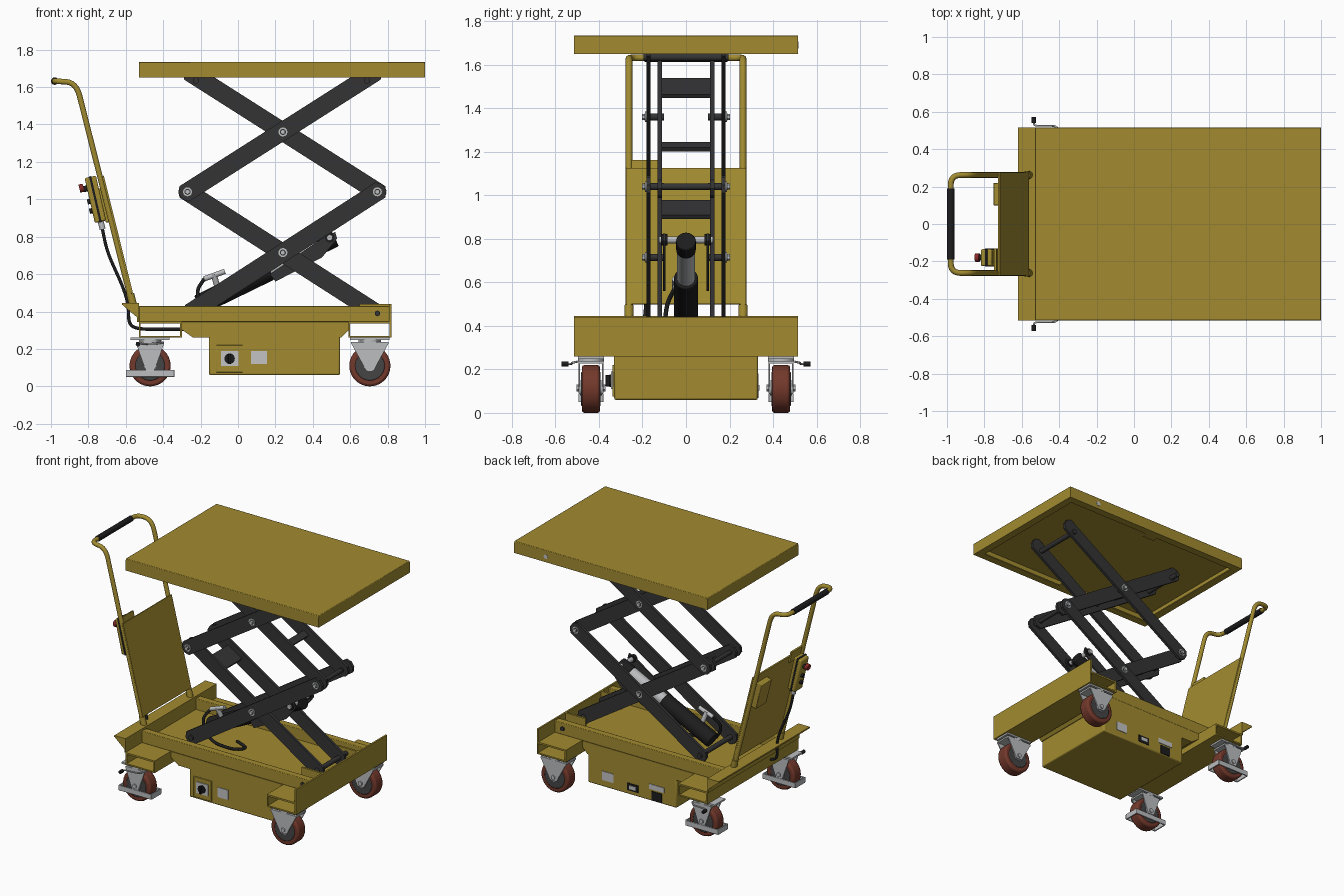
import bpy, bmesh, math
from mathutils import Vector as V

cube = bpy.data.objects.get("Cube")
if cube:
    bpy.data.objects.remove(cube, do_unlink=True)


def material(name, r, g, b):
    m = bpy.data.materials.new(name)
    m.use_nodes = True
    m.diffuse_color = (r, g, b, 1)
    m.node_tree.nodes["Principled BSDF"].inputs["Base Color"].default_value = (r, g, b, 1)
    return m


YELLOW = material("ochre_paint", .36, .26, .03)
STEEL = material("dark_steel", .034, .034, .036)
BLACK = material("black_rubber", .012, .012, .013)
TYRE = material("red_brown_tyre", .17, .04, .024)
HUB = material("hub_grey", .06, .06, .062)
METAL = material("light_metal", .5, .51, .52)
LABEL = material("label_grey", .55, .55, .55)
RED = material("button_red", .25, .02, .02)


def finish(name, bm, mat, bevel=0):
    bmesh.ops.recalc_face_normals(bm, faces=bm.faces)
    me = bpy.data.meshes.new(name)
    bm.to_mesh(me)
    bm.free()
    me.materials.append(mat)
    for p in me.polygons:
        p.use_smooth = True
    me.set_sharp_from_angle(angle=math.radians(35))
    ob = bpy.data.objects.new(name, me)
    bpy.context.collection.objects.link(ob)
    if bevel:
        mod = ob.modifiers.new("edge", "BEVEL")
        mod.width, mod.segments = bevel, 2
    return ob


def prism(name, pts, y0, y1, mat, bevel=0):
    """Extrude an xz outline along y."""
    bm = bmesh.new()
    face = bm.faces.new([bm.verts.new((x, y0, z)) for x, z in pts])
    ext = bmesh.ops.extrude_face_region(bm, geom=[face])
    moved = [g for g in ext["geom"] if isinstance(g, bmesh.types.BMVert)]
    bmesh.ops.translate(bm, verts=moved, vec=(0, y1 - y0, 0))
    return finish(name, bm, mat, bevel)


def box(name, x0, x1, y0, y1, z0, z1, mat, bevel=0):
    return prism(name, [(x0, z0), (x1, z0), (x1, z1), (x0, z1)], y0, y1, mat, bevel)


def strip(name, p, q, width, y0, y1, mat, pointed=False, bevel=0):
    """Flat bar between two xz points, with square or chamfered ends."""
    p, q = V(p), V(q)
    d = (q - p).normalized()
    n = V((-d.y, d.x)) * width / 2
    if pointed:
        a, b = d * .02, d * .045
        pts = [p - a + n, p - b + n * .4, p - b - n * .4, p - a - n,
               q + a - n, q + b - n * .4, q + b + n * .4, q + a + n]
    else:
        pts = [p + n, p - n, q - n, q + n]
    return prism(name, pts, y0, y1, mat, bevel)


def cyl(name, a, b, r, mat, sides=24, bevel=0):
    a, b = V(a), V(b)
    bm = bmesh.new()
    bmesh.ops.create_cone(bm, cap_ends=True, segments=sides, radius1=r, radius2=r, depth=(b - a).length)
    rot = (b - a).to_track_quat("Z", "Y").to_matrix().to_4x4()
    bmesh.ops.transform(bm, matrix=rot, verts=bm.verts)
    bmesh.ops.translate(bm, verts=bm.verts, vec=(a + b) / 2)
    return finish(name, bm, mat, bevel)


def tube(name, pts, r, mat, fillet=.05):
    """Round tube along a path with rounded corners."""
    pts = [V(p) for p in pts]
    path = [pts[0]]
    for a, c, b in zip(pts, pts[1:], pts[2:]):
        s = c + (a - c).normalized() * min(fillet, (a - c).length * .48)
        e = c + (b - c).normalized() * min(fillet, (b - c).length * .48)
        for i in range(7):
            t = i / 6
            path.append(s * (1 - t) ** 2 + c * 2 * t * (1 - t) + e * t * t)
    path.append(pts[-1])
    cu = bpy.data.curves.new(name, "CURVE")
    cu.dimensions, cu.bevel_depth, cu.bevel_resolution, cu.use_fill_caps = "3D", r, 3, True
    sp = cu.splines.new("POLY")
    sp.points.add(len(path) - 1)
    for pt, co in zip(sp.points, path):
        pt.co = (*co, 1)
    ob = bpy.data.objects.new(name, cu)
    bpy.context.collection.objects.link(ob)
    cu.materials.append(mat)
    return ob


# Lift table: top sheet, skirts and inward lips
box("table_top", -.53, 1, -.515, .515, 1.72, 1.735, YELLOW, .004)
for s in (-1, 1):
    y0, y1 = sorted((s * .503, s * .515))
    box("table_side_skirt", -.53, 1, y0, y1, 1.65, 1.725, YELLOW)
    y0, y1 = sorted((s * .46, s * .515))
    box("table_side_lip", -.53, 1, y0, y1, 1.65, 1.658, YELLOW)
    y0, y1 = sorted((s * .42, s * .46))
    box("table_tab", .18, .28, y0, y1, 1.65, 1.658, YELLOW)
for x, lip in ((-.53, 0), (.988, -.043)):
    box("table_end_skirt", x, x + .012, -.515, .515, 1.65, 1.725, YELLOW)
    box("table_end_lip", x + lip, x + lip + .055, -.46, .46, 1.65, 1.658, YELLOW)
cyl("table_side_hole", (.75, .512, 1.69), (.75, .517, 1.69), .016, LABEL)

# Chassis: power box, deck, rails and hollow end beams
box("power_box", -.155, .545, -.33, .33, .06, .27, YELLOW, .008)
prism("underframe", [(-.31, .345), (.6, .345), (.6, .31), (.55, .26), (-.24, .26), (-.31, .31)], -.33, .33, YELLOW)
box("deck", -.53, .81, -.32, .32, .338, .352, YELLOW)
for s in (-1, 1):
    y0, y1 = sorted((s * .28, s * .33))
    box("side_rail", -.53, .81, y0, y1, .345, .43, YELLOW, .004)
    y0, y1 = sorted((s * .195, s * .21))
    box("pivot_bracket", .65, .81, y0, y1, .35, .44, YELLOW)
    cyl("rail_bolt", (.745, s * .325, .39), (.745, s * .34, .39), .016, STEEL, 6)
for x0, x1 in ((-.53, -.3), (.59, .82)):
    box("end_beam_top", x0, x1, -.515, .515, .335, .347, YELLOW)
    box("end_beam_bottom", x0, x1, -.515, .515, .26, .27, YELLOW)
    for x in (x0, x1 - .01):
        box("end_beam_web", x, x + .01, -.515, .515, .26, .345, YELLOW)
box("end_plate", .808, .82, -.515, .515, .345, .44, YELLOW)
box("handle_end_web", -.54, -.53, -.515, .515, .345, .44, YELLOW)
box("handle_end_flange", -.62, -.53, -.515, .515, .435, .445, YELLOW)
for y in (-.515, .507):
    prism("flange_gusset", [(-.62, .437), (-.535, .437), (-.535, .365)], y, y + .008, YELLOW)

# Power box details: switch and label in front, sockets and labels behind
box("switch_panel", -.115, .025, -.338, -.33, .075, .22, YELLOW, .002)
box("switch_plate", -.09, .002, -.344, -.337, .11, .19, LABEL)
cyl("switch_disc", (-.045, -.343, .148), (-.045, -.352, .148), .028, BLACK)
box("switch_knob", -.053, -.037, -.37, -.35, .122, .174, BLACK, .003)
box("front_label", .07, .155, -.334, -.329, .12, .19, LABEL)
for x, z, w, h, mat in ((.387, .14, .045, .032, LABEL), (0, .162, .06, .018, LABEL), (.19, .115, .045, .026, BLACK),
                        (.19, .115, .025, .013, LABEL), (0, .1, .04, .032, BLACK)):
    out = .338 if w < .03 else .334
    box("rear_plate", x - w, x + w, .329, out, z - h, z + h, mat)

# Casters: fixed pair and swivel pair with brakes
for s in (-1, 1):
    yc = s * .437
    for x, swivel in ((-.47, True), (.705, False)):
        cyl("tyre", (x, yc - .042, .11), (x, yc + .042, .11), .11, TYRE, 40, .012)
        cyl("wheel_hub", (x, yc - .045, .11), (x, yc + .045, .11), .08, HUB, 32, .006)
        cyl("axle", (x, yc - .066, .115), (x, yc + .066, .115), .016, METAL, 6)
        cyl("hub_cap", (x, yc - .05, .115), (x, yc + .05, .115), .034, METAL)
        box("caster_plate", x - .105, x + .105, yc - .06, yc + .06, .248, .26, METAL)
        top, low = (.075, .04) if swivel else (.1, .045)
        for side in (-1, 1):
            y = yc + side * .054
            prism("caster_fork", [(x - top, .23), (x + top, .23), (x + low, .13), (x + .025, .09),
                                  (x - .025, .09), (x - low, .13)], y - .004, y + .004, METAL)
            if swivel:
                box("brake_bar", x - .13, x + .13, y - .004, y + .004, .05, .088, METAL, .003)
        box("fork_crown", x - top, x + top, yc - .058, yc + .058, .226, .238, METAL)
        cyl("swivel_ring", (x, yc, .235), (x, yc, .25), .06, METAL)
        if swivel:
            for e in (-.126, .126):
                box("brake_end", x + e - .004, x + e + .004, yc - .054, yc + .054, .05, .088, METAL)
    tube("brake_lever", [(-.4, s * .5, .235), (-.42, s * .525, .23), (-.535, s * .525, .225), (-.535, s * .55, .225)],
         .005, METAL, .02)
    cyl("brake_pedal", (-.535, s * .54, .225), (-.535, s * .572, .225), .012, BLACK, 16)

# Scissor arms: outer and inner pairs cross in two stages
LEFT, RIGHT = (-.27, 1.04), (.745, 1.04)
LOW_L, LOW_R, TOP_L, TOP_R = (-.24, .405), (.72, .405), (-.245, 1.67), (.72, 1.67)
for s in (-1, 1):
    for label, p, q, y in (("lower_outer", LOW_L, RIGHT, .172), ("lower_inner", LOW_R, LEFT, .12),
                           ("upper_outer", LEFT, TOP_R, .172), ("upper_inner", RIGHT, TOP_L, .12)):
        strip(label + "_arm", p, q, .097, s * y - .01, s * y + .01, STEEL, True)
    for x, z in ((.24, .715), (.24, 1.36), LEFT, RIGHT):
        cyl("pivot_pin", (x, s * .1, z), (x, s * .19, z), .016, STEEL)
        cyl("pivot_washer", (x, s * .182, z), (x, s * .188, z), .024, METAL)
        cyl("pivot_nut", (x, s * .186, z), (x, s * .202, z), .014, METAL, 6)
for x, z in (LEFT, RIGHT):
    cyl("joint_rod", (x, -.18, z), (x, .18, z), .015, STEEL)
for x, z in (LOW_L, LOW_R, (-.225, 1.635), (.69, 1.635)):
    cyl("end_rod", (x, -.195, z), (x, .195, z), .017, STEEL)
for p, q, spans in ((LOW_R, LEFT, ((.78, .89),)), (RIGHT, TOP_L, ((.27, .31), (.66, .78)))):
    for t0, t1 in spans:
        strip("arm_cross_plate", V(p).lerp(V(q), t0), V(p).lerp(V(q), t1), .02, -.115, .115, STEEL)

# Hydraulic ram, lever plates and hose
cyl("ram_body", (-.21, 0, .435), (.17, 0, .62), .055, BLACK, 32, .006)
cyl("ram_rod", (.16, 0, .615), (.46, 0, .761), .042, METAL, 32)
cyl("ram_head", (.43, 0, .747), (.52, 0, .79), .045, BLACK, 32, .006)
cyl("ram_pin", (.49, -.125, .795), (.49, .125, .795), .016, METAL)
for y in (-.106, .094):
    prism("ram_lever", [(.17, .6), (.2, .56), (.45, .69), (.53, .79), (.52, .825), (.47, .805)], y, y + .012, STEEL)
    cyl("lever_boss", (.49, y - .008, .795), (.49, y + .02, .795), .026, BLACK)
cyl("valve_stem", (-.11, -.03, .53), (-.13, -.05, .6), .016, METAL)
cyl("valve_body", (-.18, -.05, .575), (-.07, -.05, .615), .014, METAL)
tube("ram_hose", [(-.18, -.05, .575), (-.23, -.09, .5), (-.15, -.1, .37), (.05, -.12, .37), (.1, -.03, .36),
                  (-.02, .02, .36)], .01, BLACK, .08)

# Push handle with shield panel and grip
side = lambda s: [(-.565, s * .262, .435), (-.865, s * .262, 1.625), (-.98, s * .262, 1.632), (-.98, s * .15, 1.632)]
for s in (-1, 1):
    tube("handle_tube", side(s), .0155, YELLOW, .075)
    cyl("handle_socket", (-.562, s * .262, .44), (-.576, s * .262, .495), .021, YELLOW)
cyl("handle_grip", (-.98, -.19, 1.632), (-.98, .19, 1.632), .02, BLACK)
strip("shield_panel", (-.567, .5), (-.722, 1.125), .01, -.275, .275, YELLOW)
strip("document_box", (-.685, .88), (-.73, 1.06), .045, .1, .22, YELLOW, bevel=.004)
strip("pendant_hook", (-.725, 1.08), (-.742, 1.16), .012, -.25, -.13, YELLOW)

# Control pendant and cable
strip("control_pendant", (-.735, .88), (-.79, 1.12), .062, -.225, -.135, YELLOW, bevel=.008)
strip("pendant_seam", (-.734, .877), (-.791, 1.123), .012, -.228, -.132, BLACK)
cyl("stop_button_neck", (-.8, -.18, 1.06), (-.826, -.18, 1.054), .016, BLACK)
cyl("stop_button", (-.826, -.18, 1.062), (-.848, -.18, 1.057), .022, RED)
for z in (.94, .99):
    x = -.78 - (z - .94) * .23
    cyl("pendant_button", (x + .02, -.18, z + .004), (x - .014, -.18, z - .004), .014, BLACK)
cyl("cable_gland", (-.735, -.18, .885), (-.724, -.18, .84), .016, METAL)
tube("pendant_cable", [(-.727, -.18, .85), (-.7, -.18, .72), (-.61, -.18, .52), (-.585, -.19, .43), (-.585, -.2, .33),
                       (-.53, -.2, .305), (-.28, -.2, .305)], .009, BLACK, .07)
